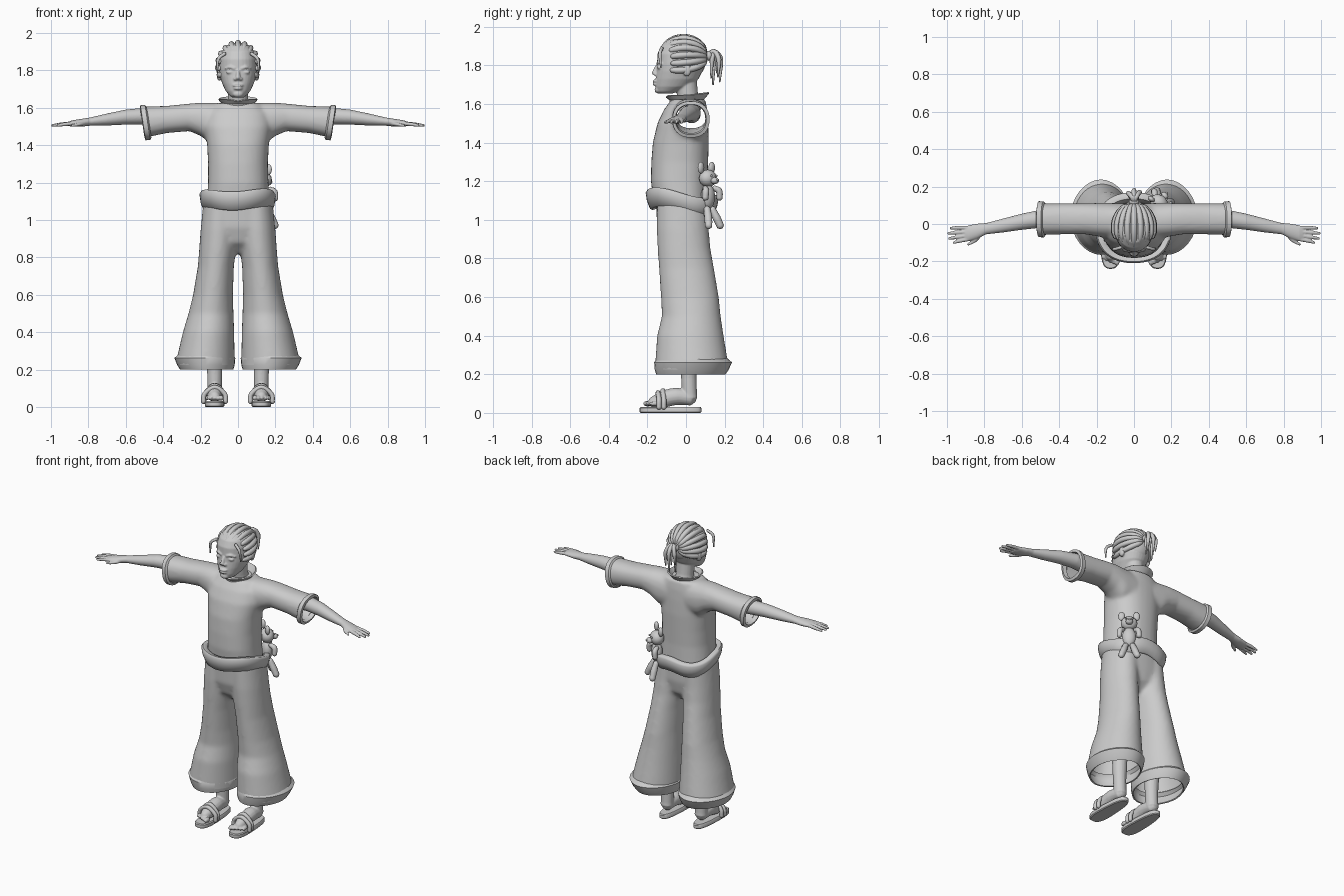
import bpy, bmesh, math
from math import sin, cos, pi
from mathutils import Vector, Matrix

if "Cube" in bpy.data.objects:
    bpy.data.objects.remove(bpy.data.objects["Cube"], do_unlink=True)

GREY = bpy.data.materials.new("plain grey")
GREY.use_nodes = True
TONE = (0.6, 0.6, 0.6, 1)
GREY.diffuse_color = TONE
GREY.node_tree.nodes["Principled BSDF"].inputs["Base Color"].default_value = TONE


def ring(axis, at, a0, a1, b0, b1, n=2.0, count=32):
    """Superellipse between two extents, across the x or z axis."""
    pts = []
    for i in range(count):
        t = 2 * pi * i / count
        c, s = cos(t), sin(t)
        a = (a0 + a1) / 2 + (a1 - a0) / 2 * math.copysign(abs(c) ** (2 / n), c)
        b = (b0 + b1) / 2 + (b1 - b0) / 2 * math.copysign(abs(s) ** (2 / n), s)
        pts.append(Vector((a, b, at) if axis == "z" else (at, a, b)))
    return pts


def loft(bm, rings, caps=True, closed=False):
    rows = [[bm.verts.new(p) for p in r] for r in rings]
    pairs = list(zip(rows, rows[1:])) + ([(rows[-1], rows[0])] if closed else [])
    for lo, hi in pairs:
        for i in range(len(lo)):
            j = (i + 1) % len(lo)
            bm.faces.new((lo[i], lo[j], hi[j], hi[i]))
    if caps and not closed:
        bm.faces.new(rows[0])
        bm.faces.new(rows[-1])


def ball(bm, centre, size, turn=0.0):
    m = Matrix.Translation(centre) @ Matrix.Rotation(turn, 4, "Z") @ Matrix.Diagonal((*size, 1))
    bmesh.ops.create_uvsphere(bm, u_segments=20, v_segments=12, radius=1, matrix=m)


def tube(bm, path, radii, sides=10, steps=5, flat=1.0):
    """Rounded tube through a few points, smoothly interpolated."""
    p = [Vector(q) for q in path]
    p = [2 * p[0] - p[1]] + p + [2 * p[-1] - p[-2]]
    line = []
    for k in range(1, len(p) - 2):
        for s in range(steps + (k == len(p) - 3)):
            t = s / steps
            a, b, c, d = p[k - 1:k + 3]
            q = 0.5 * (2 * b + (c - a) * t + (2 * a - 5 * b + 4 * c - d) * t * t
                       + (3 * b - a - 3 * c + d) * t ** 3)
            line.append((q, radii[k - 1] * (1 - t) + radii[k] * t))
    rings, side = [], None
    for i, (q, r) in enumerate(line):
        d = (line[min(i + 1, len(line) - 1)][0] - line[max(i - 1, 0)][0]).normalized()
        if side is None:
            side = d.orthogonal()
        side = (side - d * side.dot(d)).normalized()
        up = d.cross(side)
        loop = [(side * cos(2 * pi * j / sides) + up * sin(2 * pi * j / sides) * flat) * r
                for j in range(sides)]
        if i == 0:
            rings.append([q - d * r * 0.6 + v * 0.4 for v in loop])
        rings.append([q + v for v in loop])
        if i == len(line) - 1:
            rings.append([q + d * r * 0.6 + v * 0.4 for v in loop])
    loft(bm, rings)


def finish(name, bm, angle=50, remesh=0, smooth=0, thick=0, cuts=()):
    bmesh.ops.recalc_face_normals(bm, faces=bm.faces)
    me = bpy.data.meshes.new(name)
    bm.to_mesh(me)
    bm.free()
    ob = bpy.data.objects.new(name, me)
    bpy.context.collection.objects.link(ob)
    if remesh:
        mod = ob.modifiers.new("Blend", "REMESH")
        mod.mode, mod.voxel_size = "VOXEL", remesh
    if smooth:
        mod = ob.modifiers.new("Soften", "SMOOTH")
        mod.iterations, mod.factor = smooth, 0.5
    if thick:
        ob.modifiers.new("Cloth", "SOLIDIFY").thickness = thick
    bpy.context.view_layer.objects.active = ob
    bpy.ops.object.select_all(action="DESELECT")
    ob.select_set(True)
    bpy.ops.object.convert(target="MESH")
    # open the cloth where limbs come out
    if cuts:
        bm = bmesh.new()
        bm.from_mesh(ob.data)
        for co, no in cuts:
            bmesh.ops.bisect_plane(bm, geom=bm.verts[:] + bm.edges[:] + bm.faces[:],
                                   plane_co=co, plane_no=no, clear_outer=True)
        bm.to_mesh(ob.data)
        bm.free()
    ob.data.materials.clear()
    ob.data.materials.append(GREY)
    bpy.ops.object.shade_smooth_by_angle(angle=math.radians(angle))
    return ob


def sides(x0, x1, s):
    return (x0, x1) if s > 0 else (-x1, -x0)


# trousers: flared legs blended into the hips
LEG = [(.19, .02, .315, -.155, .205), (.25, .018, .33, -.16, .22), (.4, .02, .295, -.15, .195),
       (.5, .024, .265, -.125, .18), (.6, .027, .24, -.13, .17), (.75, .022, .215, -.14, .145),
       (.85, .01, .207, -.147, .127), (.95, 0, .2, -.152, .118), (1.1, 0, .185, -.15, .11)]
HIPS = [(.82, -.05, .05, -.06, .05), (.88, -.13, .13, -.125, .1), (.96, -.195, .195, -.15, .115),
        (1.1, -.185, .185, -.155, .115)]
bm = bmesh.new()
for s in (1, -1):
    loft(bm, [ring("z", z, *sides(a, b, s), c, d) for z, a, b, c, d in LEG])
loft(bm, [ring("z", z, *r, n=2.4) for z, *r in HIPS])
finish("trousers", bm, remesh=.012, smooth=6, cuts=[((0, 0, .225), (0, 0, -1))])

# turned hems
HEM = [(.2, .025, .31, -.155, .205), (.225, .018, .325, -.162, .222), (.262, .014, .34, -.165, .238),
       (.285, .03, .315, -.15, .212)]
for s, side in ((1, "left"), (-1, "right")):
    bm = bmesh.new()
    loft(bm, [ring("z", z, *sides(a, b, s), c, d, n=1.9) for z, a, b, c, d in HEM], caps=False)
    finish(side + "_trouser_hem", bm, angle=35, thick=.008)

# shirt: torso blended with wide sleeves
TORSO = [(1.06, -.17, .17, -.165, .115), (1.2, -.16, .163, -.182, .112), (1.3, -.16, .16, -.18, .115),
         (1.4, -.165, .165, -.172, .118), (1.5, -.18, .18, -.148, .115), (1.57, -.17, .17, -.115, .11),
         (1.625, -.12, .12, -.075, .1)]
SLEEVE = [(.06, -.07, .11, 1.4, 1.625), (.15, -.075, .113, 1.41, 1.627), (.2, -.065, .112, 1.45, 1.627),
          (.26, -.055, .11, 1.475, 1.622), (.38, -.055, .11, 1.465, 1.61), (.52, -.06, .11, 1.435, 1.605)]
bm = bmesh.new()
loft(bm, [ring("z", z, *r, n=2.3) for z, *r in TORSO])
for s in (1, -1):
    loft(bm, [ring("x", s * x, *r, n=2.3) for x, *r in SLEEVE])
finish("shirt", bm, remesh=.011, smooth=6,
       cuts=[((.49, 0, 0), (1, 0, 0)), ((-.49, 0, 0), (-1, 0, 0))])

# rolled cuffs, slightly slanted
CUFF = [(.475, -.06, .112, 1.44, 1.602), (.483, -.072, .12, 1.428, 1.615), (.508, -.07, .122, 1.426, 1.614),
        (.512, -.055, .105, 1.442, 1.598), (.485, -.05, .1, 1.45, 1.595)]
for s, side in ((1, "left"), (-1, "right")):
    bm = bmesh.new()
    loft(bm, [ring("x", s * x, *r, n=2.3) for x, *r in CUFF], closed=True)
    bmesh.ops.transform(bm, verts=bm.verts, matrix=Matrix.Shear("XY", 4, (0, 0)))
    for v in bm.verts:
        v.co.x += s * (v.co.z - 1.52) * .15
    finish(side + "_cuff", bm, angle=35)

# open pointed collar
bm = bmesh.new()
loft(bm, [ring("z", z, -a, a, c, d, n=2) for z, a, c, d in
          [(1.6, .085, -.075, .085), (1.625, .08, -.08, .085), (1.648, .1, -.1, .115)]], caps=False)
for v in bm.verts:
    if v.co.z > 1.64:
        v.co.z += .12 * max(0, v.co.y) - .16 * max(0, .05 - abs(v.co.x)) * (v.co.y < 0)
finish("collar", bm, angle=35, thick=.008)

# waist sash, lower at the back
bm = bmesh.new()
rows = []
for dz, g in ((-.045, .0), (-.04, .012), (0, .028), (.04, .034), (.052, .026), (.05, .0), (0, -.02)):
    r = ring("z", 0, -.172 - g, .168 + g, -.175 - g, .135 + g, n=2.3, count=48)
    for p in r:
        p.z = 1.085 + dz - .13 * p.y + .012 * cos(3 * math.atan2(p.y, p.x) + 2)
    rows.append(r)
loft(bm, rows, closed=True)
finish("sash", bm, angle=60)

# arms and hands
ARM = [(.36, .03, 1.545, .045, .045), (.5, .028, 1.555, .048, .045), (.6, .012, 1.55, .043, .04),
       (.7, -.008, 1.537, .037, .032), (.79, -.025, 1.526, .03, .022), (.835, -.038, 1.52, .04, .021),
       (.885, -.05, 1.516, .043, .017), (.905, -.054, 1.514, .036, .012)]
FINGERS = [((.885, -.02), (.94, -.02), (.982, -.022)), ((.89, -.042), (.95, -.046), (.995, -.05)),
           ((.89, -.062), (.945, -.07), (.99, -.078)), ((.88, -.08), (.93, -.09), (.965, -.1)),
           ((.82, -.055), (.85, -.088), (.888, -.11))]
for s, side in ((1, "left"), (-1, "right")):
    bm = bmesh.new()
    loft(bm, [ring("x", s * x, y - a, y + a, z - b, z + b) for x, y, z, a, b in ARM])
    for f in FINGERS:
        tube(bm, [(s * x, y, 1.517 - .006 * i) for i, (x, y) in enumerate(f)], (.011, .0105, .007))
    finish(side + "_arm", bm, remesh=.004, smooth=3)

# head and neck with nose, lips, eyelids, ears
HEAD = [(1.655, .03, -.14, -.07), (1.665, .045, -.152, -.04), (1.69, .066, -.158, .02), (1.73, .085, -.157, .065),
        (1.77, .097, -.153, .085), (1.81, .102, -.15, .095), (1.86, .1, -.148, .095), (1.9, .09, -.13, .08),
        (1.93, .065, -.1, .05), (1.945, .03, -.06, .01)]
bm = bmesh.new()
loft(bm, [ring("z", z, -a, a, c, d, n=2.15) for z, a, c, d in HEAD])
tube(bm, [(0, .025, 1.57), (0, .01, 1.64), (0, 0, 1.72)], (.06, .054, .056), sides=20)
tube(bm, [(0, -.148, 1.8), (0, -.16, 1.775), (0, -.165, 1.758)], (.008, .011, .014))
ball(bm, (0, -.155, 1.719), (.03, .019, .008))
ball(bm, (0, -.154, 1.703), (.025, .02, .009))
ball(bm, (0, -.145, 1.673), (.028, .018, .018))
for s in (1, -1):
    ball(bm, (s * .014, -.157, 1.754), (.011, .011, .009))
    ball(bm, (s * .042, -.138, 1.79), (.022, .012, .009))
    tube(bm, [(s * .018, -.149, 1.81), (s * .045, -.143, 1.817), (s * .07, -.125, 1.808)], (.006, .007, .004))
    ball(bm, (s * .1, .005, 1.775), (.014, .022, .032))
finish("head", bm, remesh=.005, smooth=3)

# braided rows from the hairline to the back knot
bm = bmesh.new()
ROWS = 13
for k in range(ROWS):
    a = math.radians(-114 + 228 * k / (ROWS - 1))
    start = 40 + 26 * abs(sin(a))
    path = []
    for i in range(9):
        t = math.radians(start + (166 - start) * i / 8)
        path.append((.108 * sin(t) * sin(a), -.02 - .125 * cos(t), 1.82 + .016 * i / 8 + .12 * sin(t) * cos(a)))
    tube(bm, path, [.013] + [.0165] * 7 + [.01], sides=8, steps=4)
ball(bm, (0, .0, 1.83), (.1, .105, .11))
for s in (1, -1):
    tube(bm, [(s * .07, -.125, 1.89), (s * .105, -.135, 1.86), (s * .112, -.13, 1.79)], (.009, .009, .004))
finish("braided_hair", bm)

# gathered tail
bm = bmesh.new()
ball(bm, (0, .118, 1.85), (.028, .022, .026))
for x, y, z in ((-.03, .165, 1.76), (.03, .17, 1.74), (0, .18, 1.715), (.015, .135, 1.735), (-.018, .145, 1.7)):
    tube(bm, [(0, .11, 1.85), (x * .4, .145, 1.872), (x, y, 1.83), (x * 1.1, y - .005, z)],
         (.012, .013, .013, .004), sides=8)
finish("hair_tail", bm)

# feet with toes, and strapped sandals
for s, side in ((1, "left"), (-1, "right")):
    x = s * .125
    bm = bmesh.new()
    tube(bm, [(x, .01, .5), (x, .015, .3), (x, .015, .18), (x, .018, .1), (x, .02, .075)],
         (.058, .046, .04, .039, .04), sides=16)
    tube(bm, [(x, .03, .075), (x, -.05, .085), (x, -.12, .07), (x, -.18, .053)], (.037, .045, .044, .026), sides=16)
    for i in range(5):
        ball(bm, (s * (.09 + .019 * i), -.197 + .008 * i, .048), (.0135 - .001 * i, .026, .015 - .001 * i))
    finish(side + "_foot", bm, remesh=.005, smooth=2)

    bm = bmesh.new()
    rows = []
    for z, g in ((0, -.006), (.005, 0), (.025, 0), (.031, -.005)):
        r = ring("z", z, -.058 - g, .058 + g, -.24 - g, .08 + g, n=2.8, count=40)
        for p in r:
            p.x = x + p.x * (.86 - .9 * (p.y + .08))
        rows.append(r)
    loft(bm, rows)
    finish(side + "_sandal_sole", bm, angle=35)

    bm = bmesh.new()
    for y, h, w in ((-.115, .115, .057), (-.14, .105, .059)):
        tube(bm, [(x - w, y, .025), (x - w * .9, y, .07), (x, y - .005, h), (x + w * .9, y, .07), (x + w, y, .025)],
             [.013] * 5, sides=8)
    finish(side + "_sandal_strap", bm)

# toy bear tucked into the sash, facing out at the back left
OUT = Vector((.62, .78, 0))
SIDE = Vector((.78, -.62, 0))


def toy(out, across, z):
    return Vector((.115, .09, z)) + OUT * out + SIDE * across


turn = math.atan2(SIDE.y, SIDE.x)
bm = bmesh.new()
ball(bm, toy(.03, 0, 1.215), (.05, .043, .045), turn)
ball(bm, toy(.075, 0, 1.203), (.022, .022, .018), turn)
ball(bm, toy(.095, 0, 1.207), (.008, .007, .006), turn)
ball(bm, toy(.03, 0, 1.12), (.042, .034, .065), turn)
for s in (1, -1):
    ball(bm, toy(.02, s * .045, 1.27), (.021, .014, .03), turn)
    ball(bm, toy(.07, s * .02, 1.228), (.006, .006, .006))
    tube(bm, [toy(.04, s * .035, 1.165), toy(.06, s * .055, 1.15), toy(.06, s * .06, 1.11)], (.014, .017, .016))
    tube(bm, [toy(.04, s * .02, 1.06), toy(.06, s * .035, 1.01), toy(.075, s * .05, .965)], (.017, .021, .019))
finish("toy_bear", bm)
